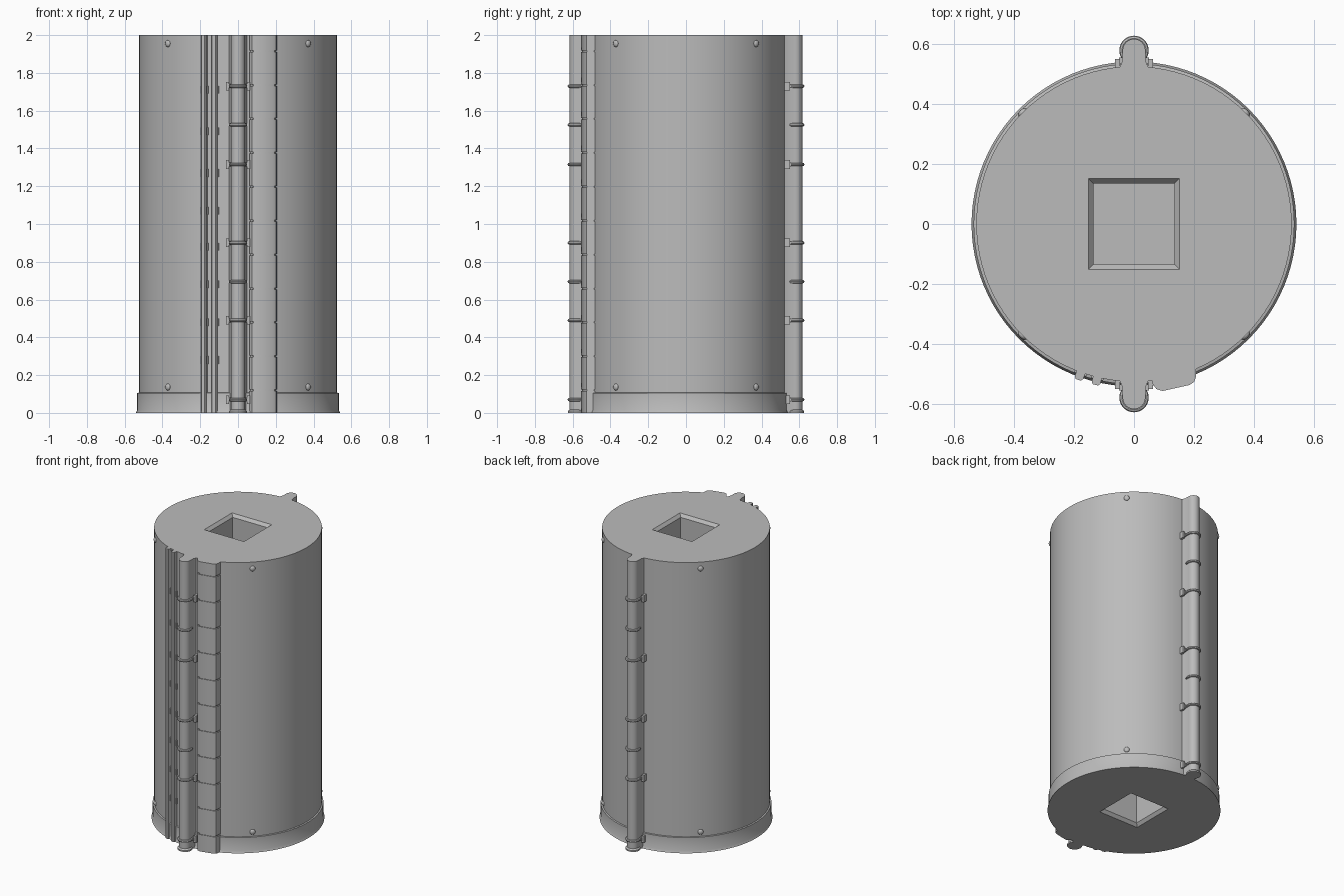
import bpy, bmesh, math
from mathutils import Vector, Matrix

old = bpy.data.objects.get("Cube")
if old:
    bpy.data.objects.remove(old)

grey = bpy.data.materials.new("plain_grey")
grey.use_nodes = True
COLOUR = (0.5, 0.5, 0.5, 1)
grey.diffuse_color = COLOUR
grey.node_tree.nodes["Principled BSDF"].inputs["Base Color"].default_value = COLOUR

HEIGHT, RADIUS = 2.0, 0.525


def finish(bm, name, smooth=True):
    bmesh.ops.recalc_face_normals(bm, faces=bm.faces)
    mesh = bpy.data.meshes.new(name)
    bm.to_mesh(mesh)
    bm.free()
    mesh.materials.append(grey)
    ob = bpy.data.objects.new(name, mesh)
    bpy.context.collection.objects.link(ob)
    if smooth:
        bpy.ops.object.select_all(action='DESELECT')
        ob.select_set(True)
        bpy.context.view_layer.objects.active = ob
        bpy.ops.object.shade_smooth_by_angle(angle=math.radians(35))
    return ob


def stack(bm, rings):
    """Skin a list of equal-length closed rings and cap both ends."""
    loops = [[bm.verts.new(p) for p in ring] for ring in rings]
    for a, b in zip(loops, loops[1:]):
        for i in range(len(a)):
            j = (i + 1) % len(a)
            bm.faces.new((a[i], a[j], b[j], b[i]))
    bm.faces.new(loops[0][::-1])
    bm.faces.new(loops[-1])


def circle(r, z, y=0, n=96):
    return [(r * math.cos(math.tau * i / n), y + r * math.sin(math.tau * i / n), z)
            for i in range(n)]


def square(h, z):
    return [(-h, -h, z), (h, -h, z), (h, h, z), (-h, h, z)]


def prism(bm, outline, z0, z1):
    stack(bm, [[(x, y, z) for x, y in outline] for z in (z0, z1)])


def box(bm, centre, size):
    bmesh.ops.create_cube(bm, size=1, matrix=Matrix.Translation(centre) @ Matrix.Diagonal((*size, 1)))


def torus(bm, centre, major, minor, n=32, m=8):
    grid = [[bm.verts.new((centre[0] + (major + minor * math.cos(math.tau * j / m)) * math.cos(math.tau * i / n),
                           centre[1] + (major + minor * math.cos(math.tau * j / m)) * math.sin(math.tau * i / n),
                           centre[2] + minor * math.sin(math.tau * j / m)))
             for j in range(m)] for i in range(n)]
    for i in range(n):
        for j in range(m):
            a, b = grid[i], grid[(i + 1) % n]
            k = (j + 1) % m
            bm.faces.new((a[j], b[j], b[k], a[k]))


# Main drum with the flared base band
bm = bmesh.new()
stack(bm, [circle(r, z) for r, z in
           ((0.541, 0), (0.534, 0.015), (0.534, 0.105), (RADIUS, 0.107), (RADIUS, HEIGHT))])
body = finish(bm, "drum_body", False)

# Square chamfered sockets cut into both ends
for top in (True, False):
    bm = bmesh.new()
    levels = ((0.172, -0.02), (0.152, 0), (0.135, 0.02), (0.135, 0.3))
    stack(bm, [square(h, HEIGHT - d if top else d) for h, d in levels])
    cutter = finish(bm, "socket_cutter", False)
    cutter.hide_render = True
    bpy.context.view_layer.objects.active = body
    mod = body.modifiers.new("socket", 'BOOLEAN')
    mod.operation, mod.solver, mod.object = 'DIFFERENCE', 'EXACT', cutter
    bpy.ops.object.modifier_apply(modifier=mod.name)
    bpy.data.objects.remove(cutter)
bpy.ops.object.select_all(action='DESELECT')
body.select_set(True)
bpy.context.view_layer.objects.active = body
bpy.ops.object.shade_smooth_by_angle(angle=math.radians(35))

# Front and back pipes with their webs, rings and wide clamps
PIPE_Y, PIPE_R = 0.578, 0.038
for side, label in ((-1, "front"), (1, "back")):
    y = side * PIPE_Y
    bm = bmesh.new()
    outline = [(PIPE_R * math.cos(t), y + side * PIPE_R * math.sin(t))
               for t in (math.pi * i / 16 for i in range(17))]
    outline += [(-PIPE_R, side * 0.545), (-0.05, side * 0.515),
                (0.05, side * 0.515), (PIPE_R, side * 0.545)]
    prism(bm, outline, 0, HEIGHT)
    finish(bm, label + "_pipe")

    bm = bmesh.new()
    stack(bm, [circle(r, z, y, 32) for r, z in ((0.047, 0), (0.047, 0.01), (0.038, 0.018))])
    for z in (0.07, 0.49, 0.695, 0.9, 1.315, 1.525, 1.73):
        torus(bm, (0, y, z), 0.04, 0.009)
    finish(bm, label + "_pipe_rings")

    bm = bmesh.new()
    for z in (0.07, 0.49, 0.9, 1.315, 1.73):
        box(bm, (0, side * 0.545, z), (0.1, 0.02, 0.022))
        for sx in (-1, 1):
            box(bm, (sx * 0.055, side * 0.532, z), (0.016, 0.036, 0.046))
    finish(bm, label + "_pipe_clamps", False)

# Segmented duct beside the front pipe, with narrow grooves
duct = [(0.06, -0.5), (0.06, -0.53), (0.075, -0.55), (0.095, -0.556),
        (0.185, -0.536), (0.2, -0.526), (0.206, -0.51), (0.206, -0.475)]
mid = Vector((0.133, -0.5))
core = [tuple(mid + (Vector(p) - mid) * 0.9) for p in duct]
bm = bmesh.new()
prism(bm, core, 0.004, HEIGHT - 0.004)
cuts = [0] + [0.12 + 0.1795 * i for i in range(11)] + [HEIGHT]
for a, b in zip(cuts, cuts[1:]):
    prism(bm, duct, a + (0.004 if a else 0), b - (0.004 if b < HEIGHT else 0))
finish(bm, "segmented_duct")

# Two thin conduits on the other side, held by small clips
for name, x, depth in (("outer_conduit", -0.177, 0.523), ("inner_conduit", -0.122, 0.535)):
    turn = Matrix.Rotation(math.asin(x / RADIUS), 2)
    spoke = Vector((x, -math.sqrt(RADIUS ** 2 - x ** 2))).normalized()
    across = Vector((-spoke.y, spoke.x))
    outline = [spoke * r + across * w for w, r in
               ((-0.015, 0.51), (-0.015, 0.543), (-0.009, 0.551),
                (0.009, 0.551), (0.015, 0.543), (0.015, 0.51))]
    bm = bmesh.new()
    prism(bm, outline, 0, HEIGHT)
    clip = [spoke * r + across * w for w, r in
            ((-0.021, 0.515), (-0.021, 0.532), (0.021, 0.532), (0.021, 0.515))]
    for z in (0.28, 0.48, 0.68, 0.88, 1.07, 1.27, 1.49, 1.71):
        prism(bm, clip, z - 0.02, z + 0.02)
    finish(bm, name, False)

# Domed rivets on the four diagonals, near the top and bottom
bm = bmesh.new()
for q in range(4):
    a = math.radians(45 + 90 * q)
    for z in (0.137, 1.955):
        place = (Matrix.Translation((RADIUS * math.cos(a), RADIUS * math.sin(a), z))
                 @ Matrix.Rotation(a, 4, 'Z') @ Matrix.Diagonal((0.6, 1, 1, 1)))
        bmesh.ops.create_uvsphere(bm, u_segments=16, v_segments=8, radius=0.018, matrix=place)
finish(bm, "rivets")
